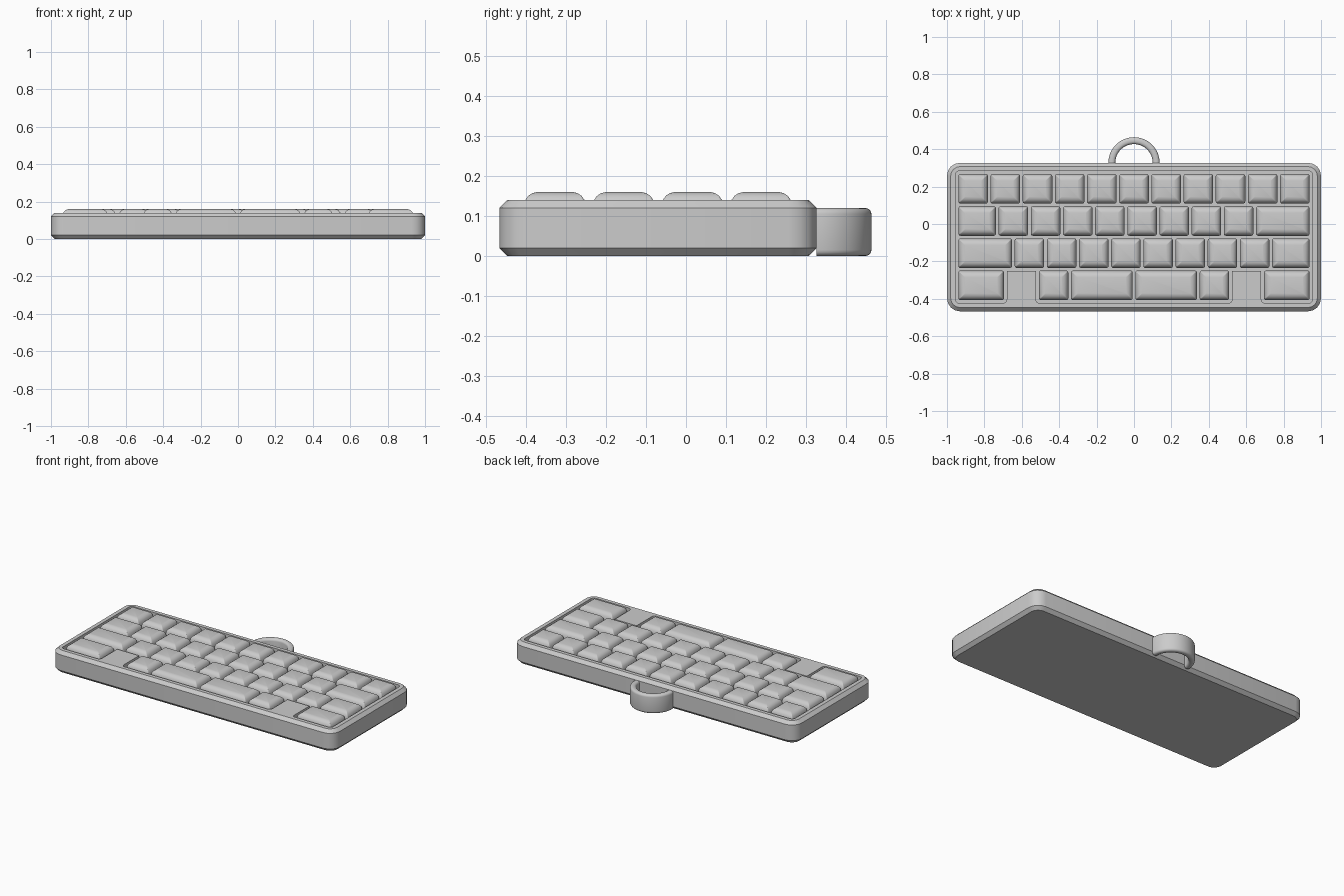
import bpy
import bmesh
import math

if "Cube" in bpy.data.objects:
    bpy.data.objects.remove(bpy.data.objects["Cube"])

grey = bpy.data.materials.new("plain grey")
grey.use_nodes = True
grey.diffuse_color = (0.6, 0.6, 0.6, 1)
grey.node_tree.nodes["Principled BSDF"].inputs["Base Color"].default_value = (0.6, 0.6, 0.6, 1)

UNIT = 0.172          # key pitch
MID_Y = -0.07         # centre of the case
FLOOR = 0.08          # bottom of the key well


def rounded_rect(x0, x1, y0, y1, radius, steps=4):
    """Counter-clockwise outline with round corners."""
    corners = [(x1, y1, -1, -1), (x0, y1, 1, -1), (x0, y0, 1, 1), (x1, y0, -1, 1)]
    points = []
    for quarter, (x, y, sx, sy) in enumerate(corners):
        for i in range(steps + 1):
            a = math.pi / 2 * (quarter + i / steps)
            points.append((x + radius * (sx + math.cos(a)),
                           y + radius * (sy + math.sin(a))))
    return points


def skin(name, rings, smooth=True):
    """Join equal rings of points into a closed solid."""
    bm = bmesh.new()
    loops = [[bm.verts.new(p) for p in ring] for ring in rings]
    for low, high in zip(loops, loops[1:]):
        for i in range(len(low)):
            j = (i + 1) % len(low)
            bm.faces.new((low[i], low[j], high[j], high[i]))
    bm.faces.new(loops[0][::-1])
    bm.faces.new(loops[-1])
    bmesh.ops.recalc_face_normals(bm, faces=bm.faces)
    mesh = bpy.data.meshes.new(name)
    bm.to_mesh(mesh)
    bm.free()
    mesh.materials.append(grey)
    obj = bpy.data.objects.new(name, mesh)
    bpy.context.collection.objects.link(obj)
    if smooth:
        shade(obj)
    return obj


def activate(obj):
    bpy.ops.object.select_all(action='DESELECT')
    obj.select_set(True)
    bpy.context.view_layer.objects.active = obj


def shade(obj):
    activate(obj)
    bpy.ops.object.shade_smooth_by_angle(angle=math.radians(30))


def slab(name, x0, x1, y0, y1, radius, profile, smooth=True):
    """Rounded block whose profile lists (inset, height)."""
    rings = []
    for inset, z in profile:
        outline = rounded_rect(x0 + inset, x1 - inset, y0 + inset, y1 - inset,
                               max(radius - inset, 0.003))
        rings.append([(x, y, z) for x, y in outline])
    return skin(name, rings, smooth)


# Case with chamfered rims
case = slab("case", -1, 1, MID_Y - 0.397, MID_Y + 0.397, 0.07,
            [(0.02, 0), (0, 0.02), (0, 0.12), (0.02, 0.14)], smooth=False)

# Key well, leaving two solid blocks in the front row
wells = [(-0.955, 0.955, -0.25, 0.283),
         (-0.955, -0.68, -0.423, -0.1),
         (-0.525, 0.525, -0.423, -0.1),
         (0.68, 0.955, -0.423, -0.1)]
for bounds in wells:
    cutter = slab("well_cutter", *bounds, 0.02, [(0, FLOOR), (0, 0.2)], smooth=False)
    cutter.hide_render = True
    cut = case.modifiers.new("well", 'BOOLEAN')
    cut.operation = 'DIFFERENCE'
    cut.solver = 'EXACT'
    cut.object = cutter
    activate(case)
    bpy.ops.object.modifier_apply(modifier=cut.name)
    bpy.data.objects.remove(cutter)
shade(case)

# Key rows from back to front, widths in units, negative for a gap
rows = [[1] * 11,
        [1.25] + [1] * 8 + [1.75],
        [1.75] + [1] * 8 + [1.25],
        [1.5, -1, 1, 2, 2, 1, -1, 1.5]]
key_profile = [(0, FLOOR), (0, 0.122), (0.005, 0.14), (0.012, 0.15),
               (0.022, 0.157), (0.034, 0.16)]
GAP = 0.007
for r, row in enumerate(rows):
    y = MID_Y + (1.5 - r) * UNIT
    x = -5.5 * UNIT
    for k, units in enumerate(row):
        width = abs(units) * UNIT
        if units > 0:
            slab(f"key_row{r + 1}_{k + 1}", x + GAP, x + width - GAP,
                 y - UNIT / 2 + GAP, y + UNIT / 2 - GAP, 0.012, key_profile)
        x += width

# Half-round strap loop on the back
section = rounded_rect(0.1, 0.137, 0, 0.12, 0.015)
rings = []
for i in range(33):
    a = math.pi * i / 32
    rings.append([(d * math.cos(a), 0.327 + d * math.sin(a), z) for d, z in section])
skin("strap_loop", rings)
